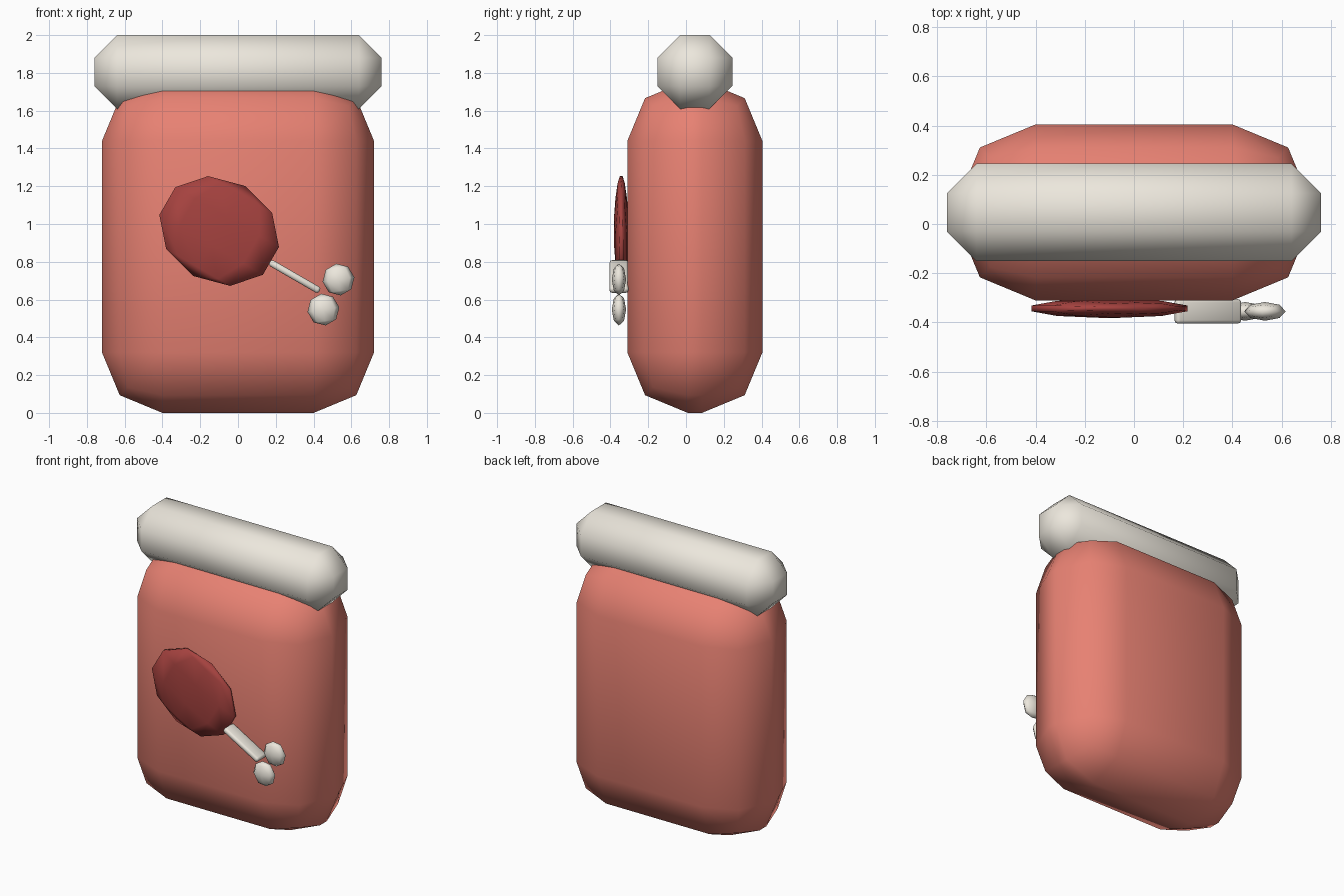
import bpy
from math import radians

if "Cube" in bpy.data.objects:
    bpy.data.objects.remove(bpy.data.objects["Cube"])

def material(name, rgb):
    m = bpy.data.materials.new(name)
    m.diffuse_color = (*rgb, 1)
    m.use_nodes = True
    m.node_tree.nodes["Principled BSDF"].inputs["Base Color"].default_value = m.diffuse_color
    return m

salmon = material("salmon", (0.80, 0.22, 0.17))
red = material("dark_red", (0.38, 0.055, 0.05))
cream = material("cream", (0.84, 0.80, 0.72))

def finish(name, mat, size, tilt):
    ob = bpy.context.object
    ob.name = name
    ob.scale = size
    bpy.ops.object.transform_apply(location=False, rotation=False, scale=True)
    ob.rotation_euler.y = radians(tilt)
    ob.data.materials.append(mat)
    bpy.ops.object.shade_smooth()
    return ob

def rounded_box(name, loc, size, bevel, segments, mat, tilt=0):
    bpy.ops.mesh.primitive_cube_add(size=1, location=loc)
    ob = finish(name, mat, size, tilt)
    mod = ob.modifiers.new("bevel", 'BEVEL')
    mod.width, mod.segments = bevel, segments
    mod.limit_method = 'NONE'
    return ob

def ellipsoid(name, loc, radii, segments, rings, mat, tilt=0):
    bpy.ops.mesh.primitive_uv_sphere_add(segments=segments, ring_count=rings,
                                         radius=1, location=loc)
    return finish(name, mat, radii, tilt)

# Pouch body and thick rolled top
rounded_box("pouch_body", (0, 0.047, 0.88), (1.44, 0.715, 1.76), 0.32, 2, salmon)
rounded_box("top_roll", (0, 0.047, 1.805), (1.52, 0.396, 0.39), 0.12, 1, cream)

# Drumstick emblem on the front: meat, bone and two knuckles
ellipsoid("meat", (-0.10, -0.343, 0.963), (0.35, 0.04, 0.275), 10, 5, red, 30)
rounded_box("bone", (0.30, -0.355, 0.722), (0.305, 0.10, 0.036), 0.014, 2, cream, 30)
for i, (x, z) in enumerate([(0.532, 0.706), (0.452, 0.547)]):
    ellipsoid(f"bone_knuckle_{i + 1}", (x, -0.355, z), (0.085, 0.038, 0.085), 8, 4, cream, -8)
